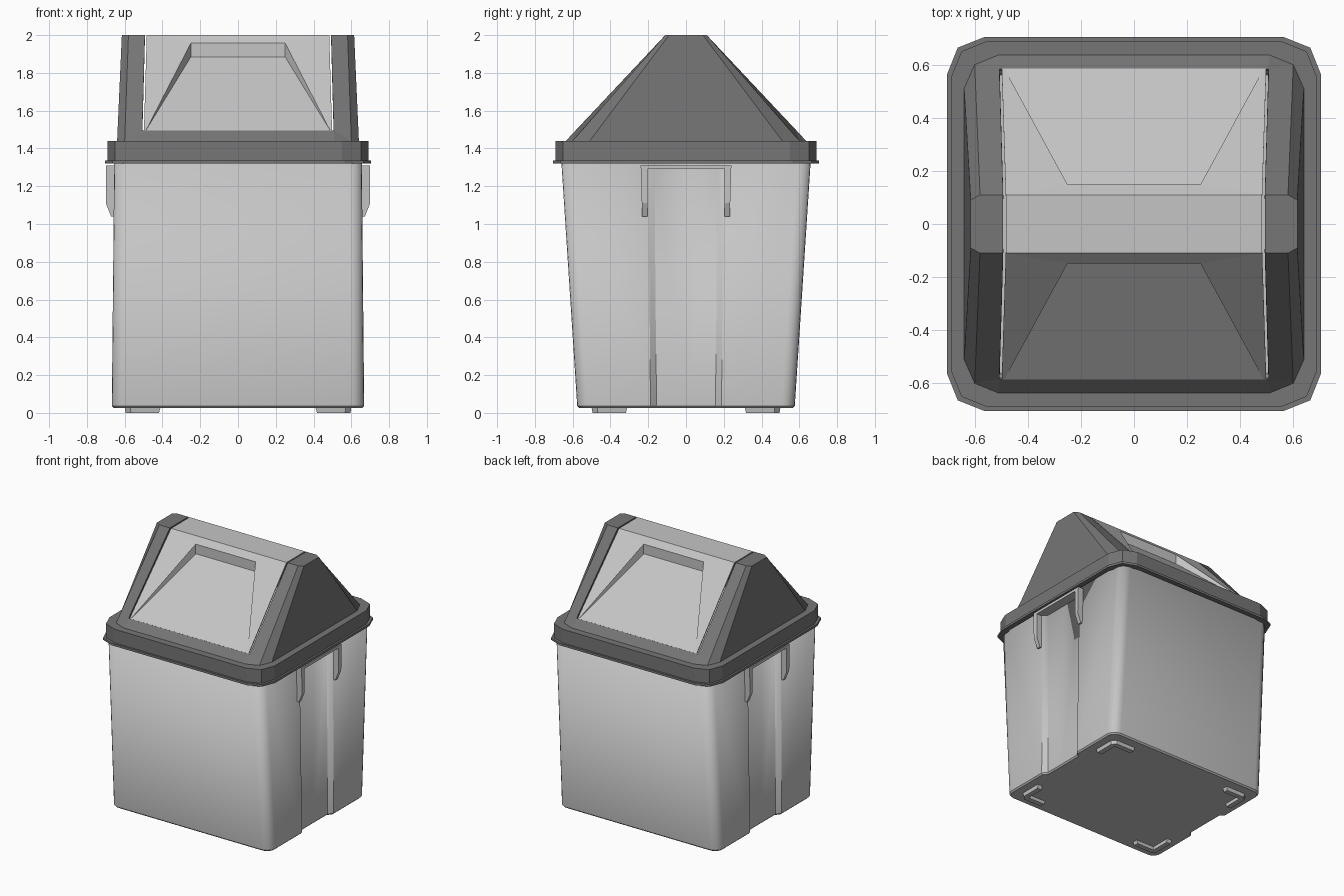
import bpy, bmesh, math

if "Cube" in bpy.data.objects:
    bpy.data.objects.remove(bpy.data.objects["Cube"])


def material(name, v):
    m = bpy.data.materials.new(name)
    m.diffuse_color = (v, v, v, 1)
    m.use_nodes = True
    m.node_tree.nodes["Principled BSDF"].inputs["Base Color"].default_value = m.diffuse_color
    return m


LIGHT = material("light_grey", 0.56)
DARK = material("dark_grey", 0.18)


def quarter_part(name, verts, faces, mat, thickness=0.0, smooth=None):
    """Mesh for the +x +y quarter, mirrored to the other three."""
    me = bpy.data.meshes.new(name)
    me.from_pydata(verts, [], faces)
    me.materials.append(mat)
    ob = bpy.data.objects.new(name, me)
    bpy.context.collection.objects.link(ob)
    if smooth:
        bpy.ops.object.select_all(action='DESELECT')
        ob.select_set(True)
        bpy.context.view_layer.objects.active = ob
        bpy.ops.object.shade_smooth_by_angle(angle=math.radians(smooth))
    mir = ob.modifiers.new("mirror", 'MIRROR')
    mir.use_axis = (True, True, False)
    mir.merge_threshold = 0.0005
    if thickness:
        sol = ob.modifiers.new("wall", 'SOLIDIFY')
        sol.thickness = thickness
        sol.offset = -1
    return ob


def loft(loops):
    """Quads between successive open loops of equal length."""
    n = len(loops[0])
    verts = [p for lp in loops for p in lp]
    faces = [(k * n + i, k * n + i + 1, (k + 1) * n + i + 1, (k + 1) * n + i)
             for k in range(len(loops) - 1) for i in range(n - 1)]
    return verts, faces


def prism(bottom, top):
    """Closed solid between two matching outlines."""
    n = len(bottom)
    faces = [tuple(reversed(range(n))), tuple(range(n, 2 * n))]
    faces += [(i, (i + 1) % n, (i + 1) % n + n, i + n) for i in range(n)]
    bm = bmesh.new()
    vs = [bm.verts.new(p) for p in bottom + top]
    for f in faces:
        bm.faces.new([vs[i] for i in f])
    bmesh.ops.recalc_face_normals(bm, faces=bm.faces)
    verts = [tuple(v.co) for v in bm.verts]
    bm.verts.index_update()
    out = [tuple(v.index for v in f.verts) for f in bm.faces]
    bm.free()
    return verts, out


# Bin body: rounded tapered box with a shallow channel in each side
def body_loop(z, hx, hy, ch, r=0.07, depth=0.028):
    pts = [(hx - depth, 0, z), (hx - depth, ch - 0.032, z), (hx, ch, z)]
    for i in range(6):
        a = math.radians(18 * i)
        pts.append((hx - r + r * math.cos(a), hy - r + r * math.sin(a), z))
    return pts + [(0, hy, z)]


v, f = loft([body_loop(0.027, 0.658, 0.566, 0.188, 0.06),
             body_loop(0.037, 0.668, 0.576, 0.188),
             body_loop(1.36, 0.655, 0.662, 0.2)])
n = len(v) // 3
v.append((0, 0, 0.027))
f.append(tuple(reversed(range(n))) + (len(v) - 1,))
quarter_part("bin_body", v, f, LIGHT, 0.012, smooth=30)

# Grip brackets beside the channel, joined by a plate at the top
side = [(0.645, 1.31), (0.70, 1.31), (0.70, 1.11), (0.672, 1.04), (0.645, 1.04)]
v, f = prism([(x, 0.203, z) for x, z in side],
             [(x, 0.24 - (1.31 - z) * 0.03, z) for x, z in side])
quarter_part("grip_bracket", v, f, LIGHT)
plate = [(0.62, 0), (0.70, 0), (0.70, 0.21), (0.62, 0.21)]
v, f = prism([(x, y, 1.29) for x, y in plate], [(x, y, 1.31) for x, y in plate])
quarter_part("grip_plate", v, f, LIGHT)

# L-shaped feet under the corners
ell = [(0.41, 0.46), (0.56, 0.46), (0.56, 0.31), (0.60, 0.31),
       (0.60, 0.47), (0.57, 0.50), (0.41, 0.50)]
v, f = prism([(0.53 + (x - 0.53) * 0.93, 0.43 + (y - 0.43) * 0.93, 0) for x, y in ell],
             [(x, y, 0.03) for x, y in ell])
quarter_part("foot", v, f, LIGHT)


# Lid: flange, rim wall, rim top and hood with an opening across the ridge
def rim_loop(r, z):
    return [(r, 0, z), (r, r - 0.14, z), (r - 0.04, r - 0.04, z),
            (r - 0.14, r, z), (0, r, z)]


base = [(0.64, 0, 1.44), (0.64, 0.51, 1.44), (0.60, 0.60, 1.44),
        (0.51, 0.637, 1.44), (0, 0.637, 1.44)]
v, f = loft([rim_loop(0.668, 1.32), rim_loop(0.704, 1.32), rim_loop(0.704, 1.337),
             rim_loop(0.69, 1.337), rim_loop(0.69, 1.44), base])
b = len(v) - 5
t = len(v)
v += [(0.615, 0, 2), (0.615, 0.09, 2), (0.58, 0.11, 2), (0.493, 0.11, 2), (0.493, 0, 2),
      (0.507, 0.583, 1.495), (0, 0.583, 1.495)]
f += [(b, b + 1, t + 1, t), (b + 1, b + 2, t + 2, t + 1), (b + 2, b + 3, t + 5),
      (b + 2, t + 5, t + 3, t + 2), (b + 3, b + 4, t + 6, t + 5),
      (t, t + 1, t + 2, t + 3, t + 4)]
quarter_part("lid_hood", v, f, DARK, 0.008)

# Swing flap with a sunken push panel on each slope
v = [(0, 0, 2), (0.483, 0, 2), (0.483, 0.11, 2), (0, 0.11, 2),
     (0.498, 0.585, 1.495), (0.488, 0.585, 1.495), (0, 0.585, 1.495),
     (0.25, 0.148, 1.957), (0, 0.148, 1.957),
     (0.25, 0.148, 1.884), (0, 0.148, 1.884)]
f = [(0, 1, 2, 3), (3, 2, 7, 8), (2, 4, 5, 7), (8, 7, 9, 10), (7, 5, 9), (10, 9, 5, 6)]
quarter_part("swing_flap", v, f, LIGHT, 0.008)
